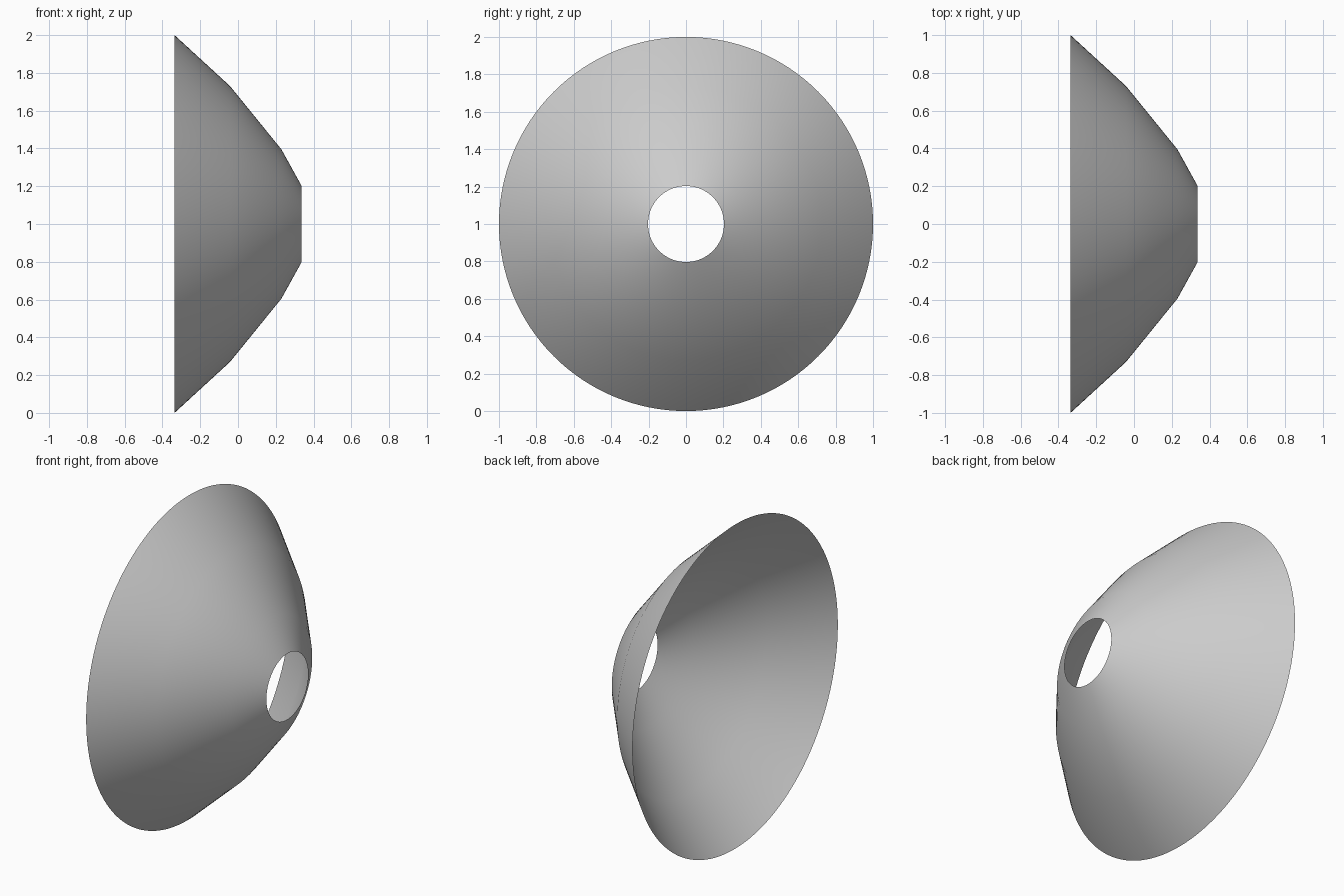
import bpy, bmesh, math
from mathutils import Vector

if "Cube" in bpy.data.objects:
    bpy.data.objects.remove(bpy.data.objects["Cube"])

SIDES = 128
# Half-section of the open cone: (x along the axis, radius)
PROFILE = [(-0.336, 1.0), (-0.042, 0.73), (0.23, 0.395), (0.336, 0.203)]

# Thin open shade, spun about the horizontal x axis at z = 1
bm = bmesh.new()
verts = [bm.verts.new((x, 0, 1 + r)) for x, r in PROFILE]
edges = [bm.edges.new(pair) for pair in zip(verts, verts[1:])]
bmesh.ops.spin(bm, geom=verts + edges, cent=Vector((0, 0, 1)), axis=Vector((1, 0, 0)),
               angle=math.tau, steps=SIDES, use_merge=False)
bmesh.ops.remove_doubles(bm, verts=bm.verts, dist=1e-4)
bmesh.ops.recalc_face_normals(bm, faces=bm.faces)

# Make the convex side face outward
face = max(bm.faces, key=lambda f: f.calc_center_median().z)
if face.normal.z < 0:
    bmesh.ops.reverse_faces(bm, faces=bm.faces)
for f in bm.faces:
    f.smooth = True

mesh = bpy.data.meshes.new("cone_shade")
bm.to_mesh(mesh)
bm.free()
bpy.context.collection.objects.link(bpy.data.objects.new("cone_shade", mesh))
